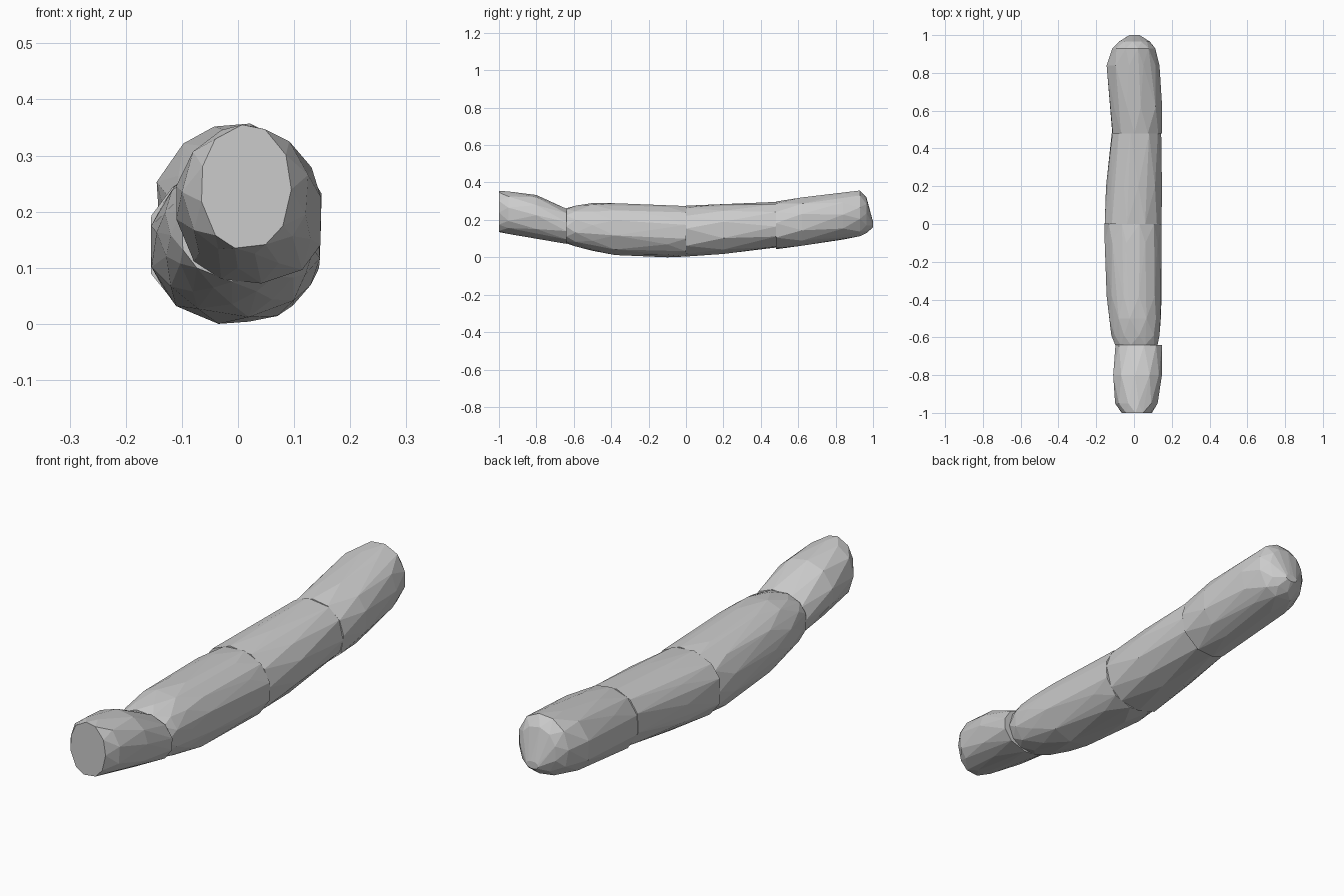
import bpy, bmesh, math, random

if "Cube" in bpy.data.objects:
    bpy.data.objects.remove(bpy.data.objects["Cube"])

random.seed(7)
SIDES = 11


def ring(y, x0, x1, z0, z1, phase):
    """Irregular rounded cross-section, stretched to fit its bounds."""
    pts = []
    for i in range(SIDES):
        a = 2 * math.pi * (i + phase + random.uniform(-0.15, 0.15)) / SIDES
        c, s = math.cos(a), math.sin(a)
        pts.append((math.copysign(abs(c) ** 0.93, c), math.copysign(abs(s) ** 0.93, s)))
    ax, bx = min(p[0] for p in pts), max(p[0] for p in pts)
    az, bz = min(p[1] for p in pts), max(p[1] for p in pts)
    return [(x0 + (px - ax) / (bx - ax) * (x1 - x0), y,
             z0 + (pz - az) / (bz - az) * (z1 - z0)) for px, pz in pts]


def hull(name, rings):
    """Faceted convex chunk around a row of cross-sections."""
    bm = bmesh.new()
    for k, r in enumerate(rings):
        for co in ring(*r, 0.5 * (k % 2)):
            bm.verts.new(co)
    res = bmesh.ops.convex_hull(bm, input=bm.verts)
    loose = {v for v in res["geom_interior"] + res["geom_unused"]
             if isinstance(v, bmesh.types.BMVert) and not v.link_faces}
    bmesh.ops.delete(bm, geom=list(loose), context='VERTS')
    bmesh.ops.dissolve_limit(bm, angle_limit=math.radians(2), verts=bm.verts, edges=bm.edges)
    bmesh.ops.recalc_face_normals(bm, faces=bm.faces)
    me = bpy.data.meshes.new(name)
    bm.to_mesh(me)
    bm.free()
    bpy.context.collection.objects.link(bpy.data.objects.new(name, me))


# Each cross-section: y, left x, right x, bottom z, top z
# Raised front end
hull("front_end", [
    (-1.00, -0.065, 0.095, 0.135, 0.355),
    (-0.95, -0.10, 0.125, 0.125, 0.352),
    (-0.80, -0.11, 0.148, 0.10, 0.333),
    (-0.64, -0.098, 0.148, 0.072, 0.26),
])
# Front half of the body
hull("front_body", [
    (-0.64, -0.10, 0.125, 0.075, 0.262),
    (-0.59, -0.12, 0.135, 0.058, 0.276),
    (-0.50, -0.13, 0.142, 0.035, 0.29),
    (-0.38, -0.145, 0.146, 0.012, 0.289),
    (-0.10, -0.155, 0.146, 0.0, 0.278),
    (0.00, -0.155, 0.146, 0.004, 0.274),
])
# Back half of the body
hull("back_body", [
    (0.00, -0.155, 0.146, 0.004, 0.276),
    (0.20, -0.148, 0.148, 0.018, 0.284),
    (0.48, -0.118, 0.144, 0.052, 0.296),
])
# Raised, rounded back end
hull("back_end", [
    (0.48, -0.115, 0.147, 0.043, 0.298),
    (0.62, -0.126, 0.149, 0.062, 0.32),
    (0.84, -0.145, 0.135, 0.095, 0.346),
    (0.93, -0.115, 0.112, 0.113, 0.357),
    (0.965, -0.08, 0.085, 0.13, 0.32),
    (1.00, -0.025, 0.03, 0.16, 0.19),
])
